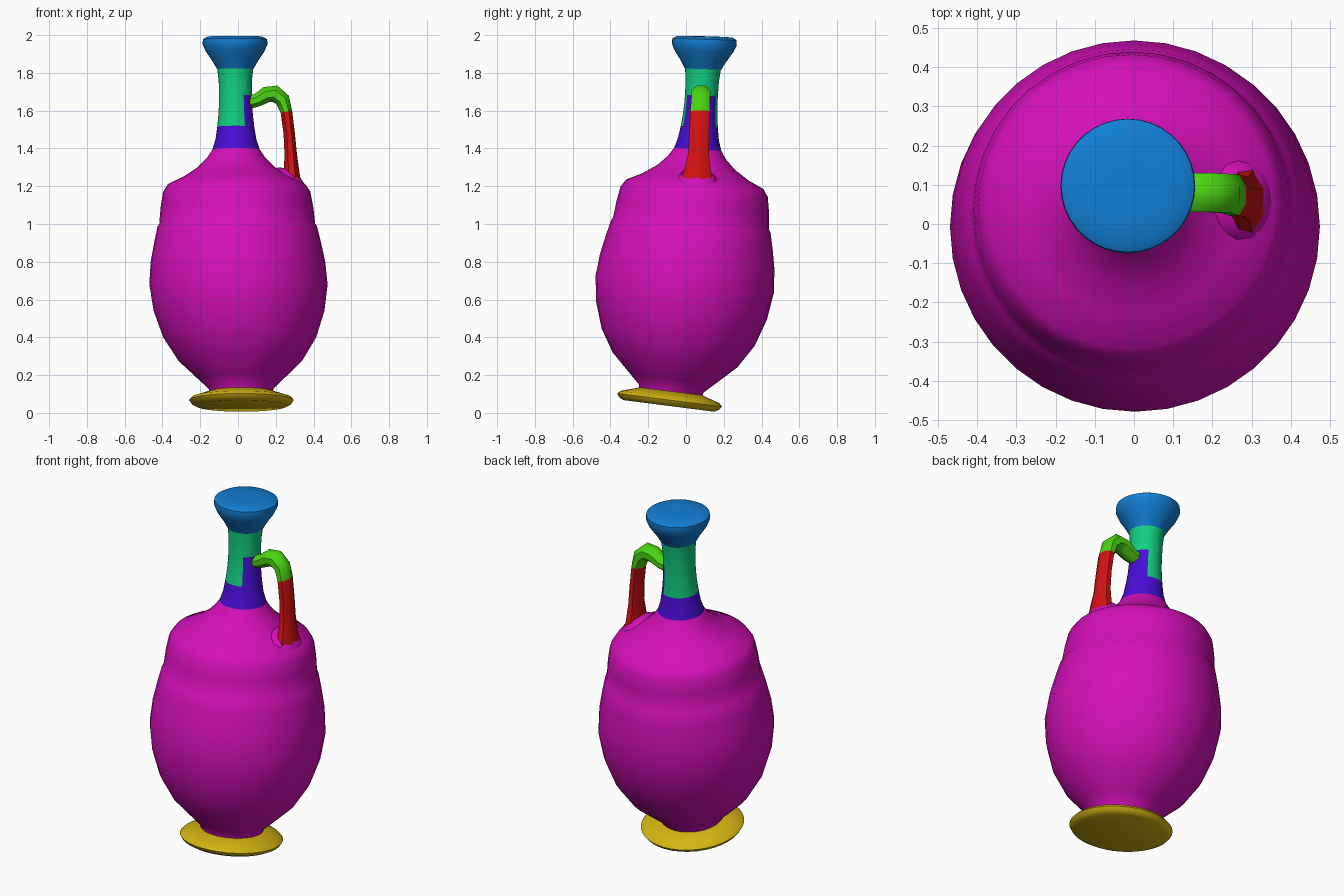
import bpy, bmesh, math
from mathutils import Vector

cube = bpy.data.objects.get("Cube")
if cube:
    bpy.data.objects.remove(cube, do_unlink=True)

SEGMENTS = 36


def material(name, color):
    mat = bpy.data.materials.new(name)
    mat.use_nodes = True
    mat.diffuse_color = (*color, 1)
    mat.node_tree.nodes["Principled BSDF"].inputs["Base Color"].default_value = (*color, 1)
    return mat


magenta = material("magenta", (0.66, 0.005, 0.48))
gold = material("gold", (0.66, 0.46, 0.006))
violet = material("violet", (0.065, 0.004, 0.66))
sea_green = material("sea_green", (0.006, 0.62, 0.22))
blue = material("blue", (0.006, 0.21, 0.66))
leaf_green = material("leaf_green", (0.07, 0.66, 0.006))
red = material("red", (0.66, 0.006, 0.006))


def leaning_ring(radius, h):
    """Ring on the vase's leaning axis, tilted with the lean."""
    cx = 0.02 - 0.03 * h + 0.006 * h * h
    cy = -0.097 + 0.15 * h - 0.026 * h * h
    tilt = 0.13 - 0.05 * h
    points = []
    for i in range(SEGMENTS):
        a = math.tau * i / SEGMENTS
        dy = radius * math.sin(a)
        points.append(Vector((cx + radius * math.cos(a), cy + dy, h - tilt * dy)))
    return points


def loft(name, rings, mats, cap_start=False, cap_end=False, rule=None, angle=40):
    """Skin a list of rings; rule(row, column) picks the material slot."""
    bm = bmesh.new()
    loops = [[bm.verts.new(p) for p in ring] for ring in rings]
    n = len(rings[0])
    for row, (low, high) in enumerate(zip(loops, loops[1:])):
        for i in range(n):
            j = (i + 1) % n
            face = bm.faces.new((low[i], low[j], high[j], high[i]))
            if rule:
                face.material_index = rule(row, i)
    if cap_start:
        bm.faces.new(loops[0][::-1])
    if cap_end:
        bm.faces.new(loops[-1]).material_index = len(mats) - 1
    bmesh.ops.recalc_face_normals(bm, faces=bm.faces)
    mesh = bpy.data.meshes.new(name)
    bm.to_mesh(mesh)
    bm.free()
    for mat in mats:
        mesh.materials.append(mat)
    mesh.shade_smooth()
    mesh.set_sharp_from_angle(angle=math.radians(angle))
    obj = bpy.data.objects.new(name, mesh)
    bpy.context.collection.objects.link(obj)
    return obj


def turned(name, profile, mats, **options):
    return loft(name, [leaning_ring(r, h) for r, h in profile], mats, **options)


# Flat round foot
turned("foot", [(0.24, 0.037), (0.265, 0.05), (0.277, 0.068), (0.262, 0.084),
                (0.21, 0.1), (0.165, 0.115)], [gold], cap_start=True, cap_end=True)

# Egg-shaped body with a faint ledge below the shoulder
turned("body", [(0.165, 0.1), (0.172, 0.13), (0.225, 0.18), (0.33, 0.28), (0.405, 0.4),
                (0.452, 0.54), (0.472, 0.68), (0.462, 0.8), (0.44, 0.91), (0.421, 0.99),
                (0.413, 1.0), (0.404, 1.09), (0.39, 1.17), (0.364, 1.21), (0.28, 1.25),
                (0.205, 1.3), (0.155, 1.35), (0.125, 1.395)], [magenta])

# Neck, darker at its root and on the side facing the handle
neck_profile = [(0.125, 1.395), (0.108, 1.45), (0.098, 1.515), (0.091, 1.58),
                (0.088, 1.63), (0.087, 1.68), (0.088, 1.76), (0.096, 1.83)]


def neck_rule(row, column):
    toward_handle = math.cos(math.tau * (column + 0.5) / SEGMENTS)
    return 0 if row < 2 or (row < 5 and toward_handle > 0.55) else 1


turned("neck", neck_profile, [violet, sea_green], rule=neck_rule)

# Flared mouth with a closed top
turned("mouth", [(0.096, 1.82), (0.122, 1.865), (0.156, 1.915), (0.172, 1.952),
                 (0.17, 1.978), (0.145, 1.992), (0.07, 1.994)], [blue], cap_end=True)

# Strap handle: centre x, y, z, thickness, width
handle_path = [(0.04, 0.08, 1.64, 0.07, 0.08), (0.10, 0.08, 1.655, 0.07, 0.09),
               (0.15, 0.08, 1.685, 0.085, 0.1), (0.195, 0.08, 1.69, 0.09, 0.1),
               (0.235, 0.078, 1.658, 0.08, 0.1), (0.256, 0.074, 1.595, 0.062, 0.105),
               (0.271, 0.07, 1.48, 0.06, 0.105), (0.279, 0.066, 1.37, 0.066, 0.11),
               (0.283, 0.06, 1.29, 0.08, 0.14), (0.285, 0.055, 1.21, 0.1, 0.17)]
centres = [Vector(p[:3]) for p in handle_path]
handle_rings = []
for k, (x, y, z, thick, wide) in enumerate(handle_path):
    along = (centres[min(k + 1, len(centres) - 1)] - centres[max(k - 1, 0)]).normalized()
    out = along.cross(Vector((0, 1, 0))).normalized()
    ring = []
    for i in range(8):
        a = math.tau * (i + 0.5) / 8
        ring.append(centres[k] + out * (0.54 * thick * math.cos(a))
                    + Vector((0, 0.54 * wide * math.sin(a), 0)))
    handle_rings.append(ring)
loft("handle", handle_rings, [leaf_green, red], cap_start=True, cap_end=True,
     rule=lambda row, column: 0 if row < 5 else 1, angle=50)

# Low mound where the handle's root swells out of the shoulder
mound_rings = [[Vector((0.265 + r * math.cos(a), 0.055 + 1.2 * r * math.sin(a),
                        z - 0.35 * r * math.cos(a)))
                for a in (math.tau * i / 16 for i in range(16))]
               for r, z in [(0.1, 1.2), (0.085, 1.245), (0.055, 1.28), (0.02, 1.29)]]
loft("handle_root", mound_rings, [magenta], cap_end=True, angle=60)
